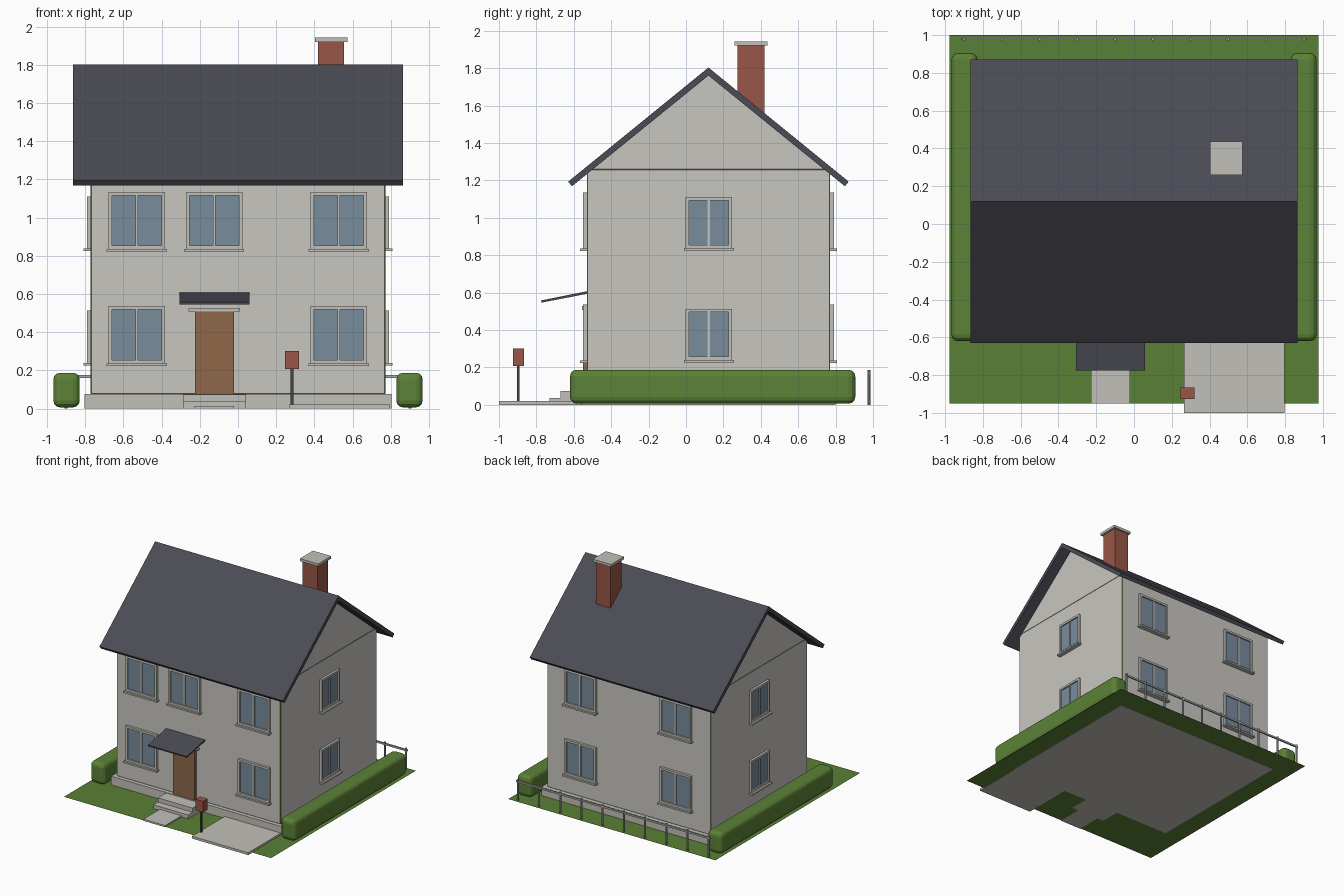
import bpy, bmesh, math
from mathutils import Matrix, Vector

if "Cube" in bpy.data.objects:
    bpy.data.objects.remove(bpy.data.objects["Cube"])


def mat(name, r, g, b):
    m = bpy.data.materials.new(name)
    lin = [((c / 255 + 0.055) / 1.055) ** 2.4 for c in (r, g, b)]
    m.diffuse_color = (*lin, 1)
    m.use_nodes = True
    m.node_tree.nodes["Principled BSDF"].inputs["Base Color"].default_value = m.diffuse_color
    return m


WALL = mat("wall_plaster", 200, 198, 192)
STONE = mat("pale_stone", 194, 192, 185)
ROOF = mat("roof_slate", 75, 75, 85)
BRICK = mat("red_brick", 153, 86, 71)
GLASS = mat("window_glass", 120, 140, 156)
WOOD = mat("door_wood", 143, 104, 73)
GRASS = mat("lawn_green", 90, 128, 53)
HEDGE = mat("hedge_green", 92, 130, 55)
DARK = mat("dark_metal", 66, 66, 72)
GREY = mat("fence_grey", 170, 170, 172)


def finish(name, bm, *mats):
    bmesh.ops.recalc_face_normals(bm, faces=bm.faces)
    me = bpy.data.meshes.new(name)
    bm.to_mesh(me)
    bm.free()
    for m in mats:
        me.materials.append(m)
    ob = bpy.data.objects.new(name, me)
    bpy.context.collection.objects.link(ob)
    return ob


def add_box(bm, x0, x1, y0, y1, z0, z1, index=0):
    lo, hi = Vector((x0, y0, z0)), Vector((x1, y1, z1))
    m = Matrix.Translation((lo + hi) / 2) @ Matrix.Diagonal((*(hi - lo), 1))
    verts = bmesh.ops.create_cube(bm, size=1, matrix=m)["verts"]
    for f in {f for v in verts for f in v.link_faces}:
        f.material_index = index


def box(name, material, *dims):
    bm = bmesh.new()
    add_box(bm, *dims)
    return finish(name, bm, material)


def extrude_x(name, material, profile, x0, x1):
    """Prism from a (y, z) profile, swept along x."""
    bm = bmesh.new()
    face = bm.faces.new([bm.verts.new((x0, y, z)) for y, z in profile])
    new = bmesh.ops.extrude_face_region(bm, geom=[face])["geom"]
    bmesh.ops.translate(bm, vec=(x1 - x0, 0, 0),
                        verts=[v for v in new if isinstance(v, bmesh.types.BMVert)])
    return finish(name, bm, material)


def window(name, pos, turn, w, h):
    """Framed two-pane window facing local -y, with a sill below."""
    bm = bmesh.new()
    a, b, t = w / 2, h / 2, 0.018
    for s in (-1, 1):
        add_box(bm, *sorted((s * a, s * (a - t))), -0.02, 0.01, -b, b)
        add_box(bm, -a + t, a - t, -0.02, 0.01, *sorted((s * b, s * (b - t))))
    add_box(bm, -0.007, 0.007, -0.016, 0.01, -b + t, b - t)
    add_box(bm, -a - 0.01, a + 0.01, -0.036, 0.01, -b - 0.013, -b)
    add_box(bm, -a + t, a - t, -0.008, 0.0, -b + t, b - t, 1)
    ob = finish(name, bm, STONE, GLASS)
    ob.location = pos
    ob.rotation_euler.z = math.radians(turn)


# House body: plinth, bevelled walls with green edge trim, gable
box("foundation", STONE, -0.805, 0.805, -0.56, 0.80, 0, 0.077)
walls = box("walls", WALL, -0.772, 0.772, -0.53, 0.77, 0.076, 1.26)
walls.data.materials.append(HEDGE)
bev = walls.modifiers.new("edge_trim", 'BEVEL')
bev.width, bev.segments, bev.material = 0.004, 1, 1
extrude_x("gable", WALL, [(-0.53, 1.26), (0.77, 1.26), (0.12, 1.775)], -0.772, 0.772)

# Roof and chimney
extrude_x("roof", ROOF, [(-0.63, 1.193), (0.12, 1.803), (0.87, 1.193),
                         (0.85, 1.168), (0.12, 1.76), (-0.61, 1.168)], -0.865, 0.865)
box("chimney", BRICK, 0.418, 0.556, 0.275, 0.42, 1.3, 1.92)
box("chimney_cap", STONE, 0.402, 0.574, 0.26, 0.436, 1.92, 1.942)

# Windows, lower and upper floors
for floor, z in (("lower", 0.387), ("upper", 0.985)):
    for i, x in enumerate((-0.53, -0.125, 0.528)):
        if floor == "lower" and i == 1:
            continue  # the door stands here
        window(f"front_window_{floor}_{i}", (x, -0.53, z), 0, 0.295, 0.30)
    for i, x in enumerate((-0.45, 0.45)):
        window(f"back_window_{floor}_{i}", (x, 0.77, z), 180, 0.295, 0.30)
    for side, s in (("right", 1), ("left", -1)):
        window(f"{side}_window_{floor}", (s * 0.772, 0.122, z - 0.011), s * 90, 0.248, 0.274)

# Entrance: door, header, canopy, steps
box("door", WOOD, -0.225, -0.022, -0.552, -0.52, 0.07, 0.508)
box("door_header", STONE, -0.258, 0.01, -0.557, -0.52, 0.508, 0.527)
extrude_x("canopy", ROOF, [(-0.525, 0.608), (-0.775, 0.558), (-0.773, 0.546), (-0.525, 0.594)],
          -0.307, 0.059)
box("lower_step", STONE, -0.287, 0.041, -0.73, -0.55, 0, 0.037)
box("upper_step", STONE, -0.287, 0.041, -0.67, -0.55, 0.037, 0.073)

# Grounds: lawn, path, driveway
bm = bmesh.new()
bmesh.ops.create_grid(bm, x_segments=1, y_segments=1, size=1,
                      matrix=Matrix.Translation((0, 0.025, 0.004)) @ Matrix.Diagonal((0.977, 0.975, 1, 1)))
finish("lawn", bm, GRASS)
box("path", STONE, -0.227, -0.022, -0.95, -0.72, 0, 0.014)
box("driveway", STONE, 0.266, 0.796, -1.0, -0.55, 0, 0.02)

# Hedges with rounded edges
for side, s in (("right", 1), ("left", -1)):
    c = s * 0.898
    hedge = box(f"{side}_hedge", HEDGE, c - 0.069, c + 0.069, -0.62, 0.905, 0.006, 0.187)
    bev = hedge.modifiers.new("rounding", 'BEVEL')
    bev.width, bev.segments = 0.035, 3

# Back fence: one rail on ten round posts
box("fence_rail", GREY, -0.913, 0.913, 0.973, 0.985, 0.16, 0.175)
bm = bmesh.new()
for i in range(10):
    bmesh.ops.create_cone(bm, cap_ends=True, segments=8, radius1=0.008, radius2=0.008, depth=0.185,
                          matrix=Matrix.Translation((-0.9 + 0.2 * i, 0.979, 0.0925)))
finish("fence_posts", bm, GREY)

# Mailbox on its post
box("mailbox_post", DARK, 0.276, 0.29, -0.904, -0.89, 0, 0.21)
box("mailbox", BRICK, 0.246, 0.32, -0.926, -0.865, 0.208, 0.302)
